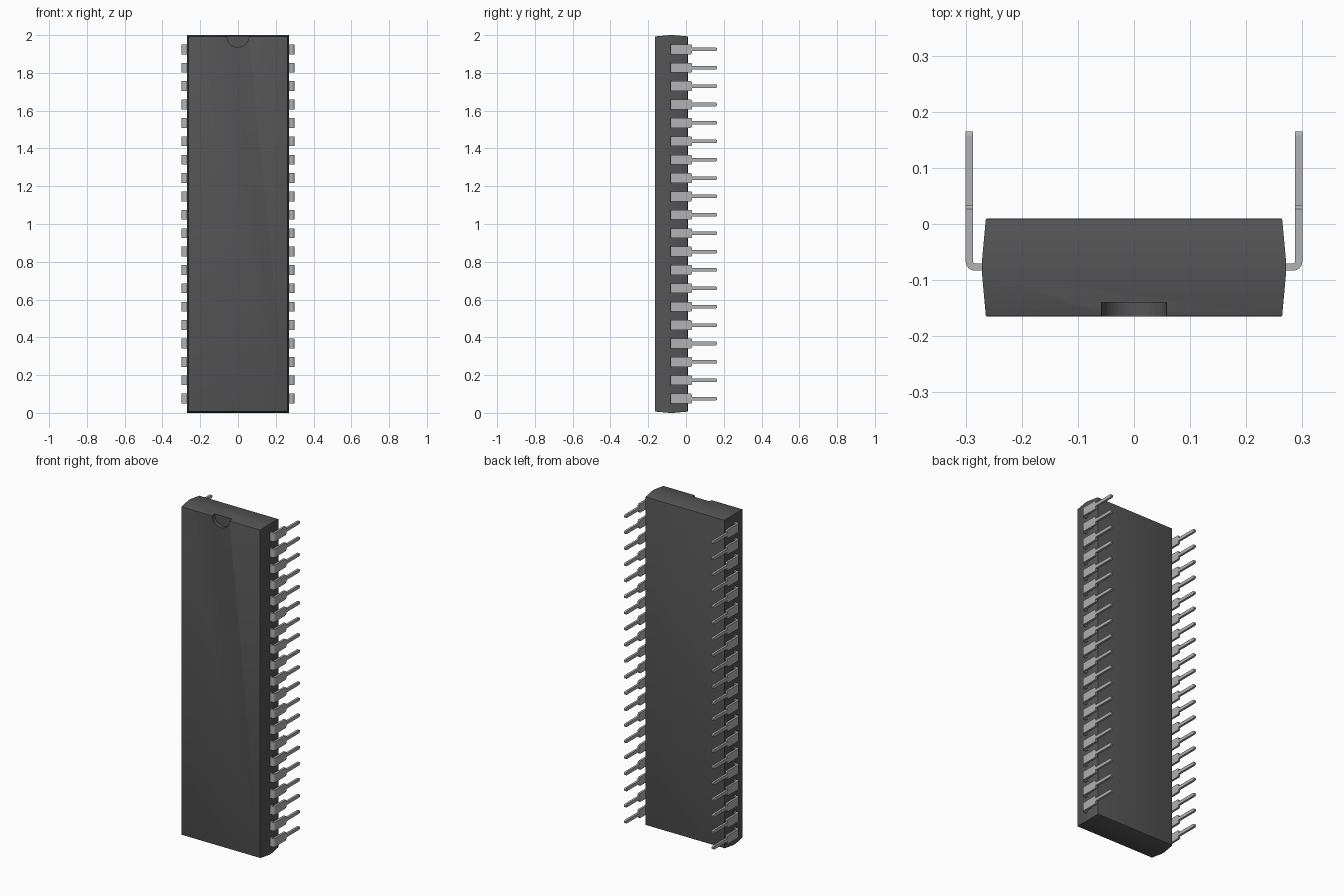
import bpy
import bmesh
from math import cos, sin, radians

cube = bpy.data.objects.get("Cube")
if cube:
    bpy.data.objects.remove(cube, do_unlink=True)

PINS, PITCH = 20, 0.0973
MID_Z = 1.0


def material(name, grey):
    mat = bpy.data.materials.new(name)
    mat.use_nodes = True
    color = (grey, grey, grey, 1)
    mat.diffuse_color = color
    mat.node_tree.nodes["Principled BSDF"].inputs["Base Color"].default_value = color
    return mat


def add_object(name, bm, mat=None):
    bmesh.ops.recalc_face_normals(bm, faces=bm.faces[:])
    mesh = bpy.data.meshes.new(name)
    bm.to_mesh(mesh)
    bm.free()
    obj = bpy.data.objects.new(name, mesh)
    bpy.context.collection.objects.link(obj)
    if mat:
        mesh.materials.append(mat)
    return obj


def loft(sections):
    """Skin a row of four-cornered sections and close both ends."""
    bm = bmesh.new()
    rings = [[bm.verts.new(p) for p in section] for section in sections]
    for a, b in zip(rings, rings[1:]):
        for i in range(4):
            j = (i + 1) % 4
            bm.faces.new((a[i], a[j], b[j], b[i]))
    bm.faces.new(rings[0])
    bm.faces.new(rings[-1])
    return bm


def smooth(obj):
    bpy.ops.object.select_all(action='DESELECT')
    obj.select_set(True)
    bpy.context.view_layer.objects.active = obj
    bpy.ops.object.shade_smooth_by_angle(angle=radians(30))


dark = material("dark_plastic", 0.09)
metal = material("pin_metal", 0.445)

# Body: drafted block with a straight band round the middle
FRONT, BACK = -0.165, 0.01


def body_section(y, inset):
    w, h = 0.271 - inset, 1.0 - inset
    return [(sx * w, y, MID_Z + sz * h)
            for sx, sz in ((-1, -1), (1, -1), (1, 1), (-1, 1))]


bm = loft([body_section(FRONT, 0.007), body_section(-0.087, 0),
           body_section(-0.067, 0), body_section(BACK, 0.007)])
rims = [e for e in bm.edges
        if all(abs(v.co.y - FRONT) < 1e-4 for v in e.verts)
        or all(abs(v.co.y - BACK) < 1e-4 for v in e.verts)]
bmesh.ops.bevel(bm, geom=rims, offset=0.003, segments=2, profile=0.5,
                affect='EDGES')
body = add_object("body", bm, dark)

# Half-round notch in the top of the front face
bpy.ops.mesh.primitive_cylinder_add(vertices=48, radius=0.058, depth=0.1,
                                    location=(0, -0.19, 1.994),
                                    rotation=(radians(90), 0, 0))
cutter = bpy.context.object
cutter.name = "notch_cutter"
cutter.data.materials.append(dark)
cutter.hide_render = True
notch = body.modifiers.new("notch", 'BOOLEAN')
notch.operation = 'DIFFERENCE'
notch.solver = 'EXACT'
notch.object = cutter
smooth(body)
cutter.hide_set(True)
cutter.hide_viewport = True

# Pin: strip that leaves the side, bends back and narrows to a tip
CX, CY, R_OUT, R_IN = 0.284, -0.067, 0.016, 0.003
WIDE, NARROW = 0.026, 0.0095


def pin_section(outer, inner, half):
    z = MID_Z - PITCH * (PINS - 1) / 2
    return [(*outer, z - half), (*outer, z + half),
            (*inner, z + half), (*inner, z - half)]


sections = [pin_section((0.25, CY - R_OUT), (0.25, CY - R_IN), WIDE)]
for step in range(7):
    a = radians(-90 + 15 * step)
    sections.append(pin_section((CX + R_OUT * cos(a), CY + R_OUT * sin(a)),
                                (CX + R_IN * cos(a), CY + R_IN * sin(a)), WIDE))
for y, half in ((0.027, WIDE), (0.033, 0.02), (0.033, NARROW),
                (0.158, NARROW), (0.165, 0.005)):
    sections.append(pin_section((CX + R_OUT, y), (CX + R_IN, y), half))
pins = add_object("pins", loft(sections), metal)

row = pins.modifiers.new("row", 'ARRAY')
row.count = PINS
row.use_relative_offset = False
row.use_constant_offset = True
row.constant_offset_displace = (0, 0, PITCH)
pins.modifiers.new("both_sides", 'MIRROR')
smooth(pins)
